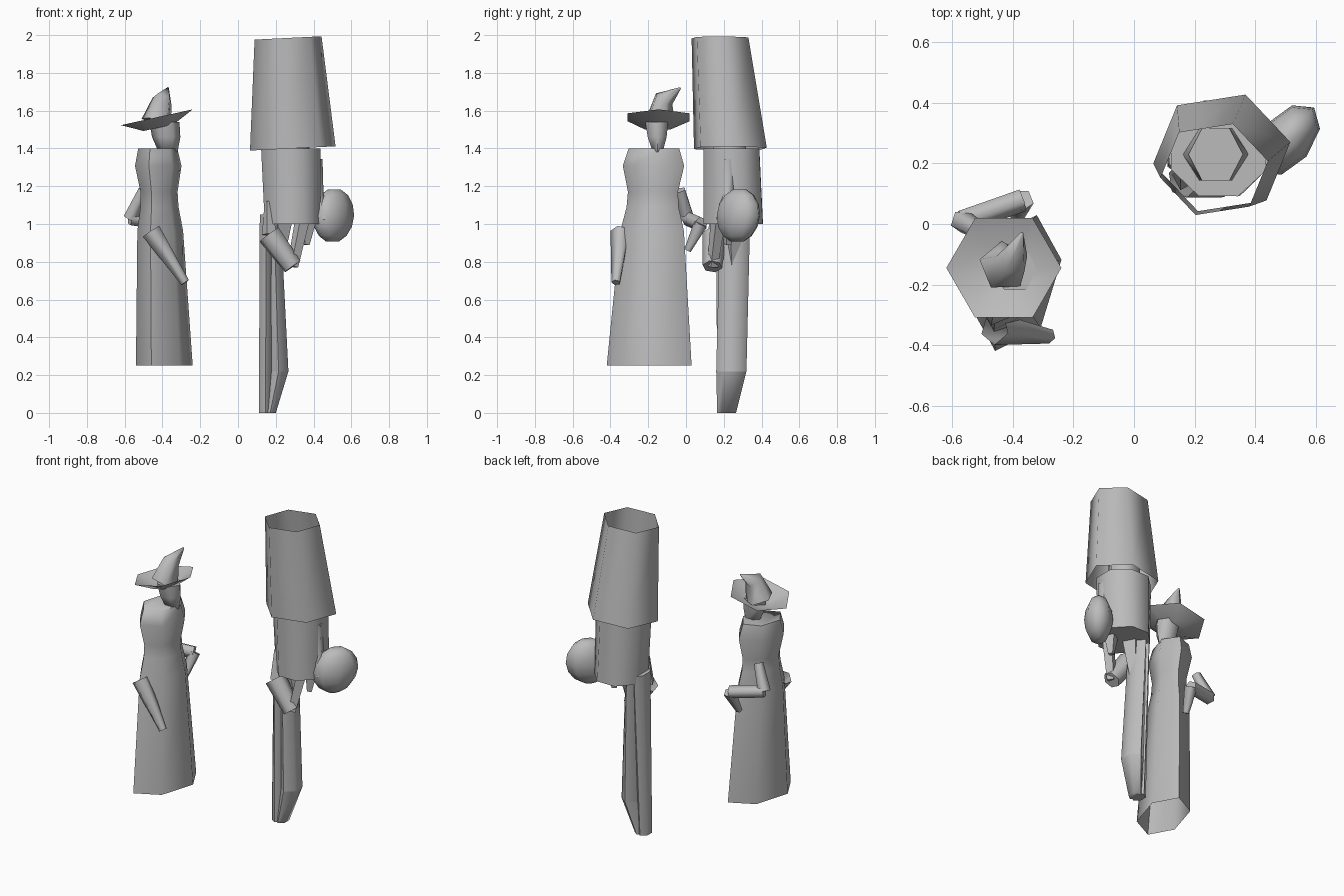
import bpy, bmesh
from math import cos, sin, pi, radians
from mathutils import Matrix, Vector

cube = bpy.data.objects.get("Cube")
if cube:
    bpy.data.objects.remove(cube)

grey = bpy.data.materials.new("plain_grey")
grey.use_nodes = True
grey.diffuse_color = (.5, .5, .5, 1)
shader = grey.node_tree.nodes["Principled BSDF"]
shader.inputs["Base Color"].default_value = grey.diffuse_color


def skin(name, rings, close_start, close_end):
    """Bridge rings of points into one softly shaded surface."""
    bm = bmesh.new()
    rows = [[bm.verts.new(point) for point in ring] for ring in rings]
    for lower, upper in zip(rows, rows[1:]):
        for i in range(len(lower)):
            bm.faces.new((lower[i - 1], lower[i], upper[i], upper[i - 1]))
    if close_start:
        bm.faces.new(rows[0])
    if close_end:
        bm.faces.new(rows[-1])
    bmesh.ops.recalc_face_normals(bm, faces=bm.faces)
    mesh = bpy.data.meshes.new(name)
    bm.to_mesh(mesh)
    bm.free()
    mesh.materials.append(grey)
    part = bpy.data.objects.new(name, mesh)
    bpy.context.collection.objects.link(part)
    bpy.ops.object.select_all(action='DESELECT')
    part.select_set(True)
    bpy.context.view_layer.objects.active = part
    bpy.ops.object.shade_smooth_by_angle(angle=radians(75))


def column(name, bottom, top, bottom_size, top_size, profile=((0, 1), (1, 1)),
           sides=6, turn=0, yaw=0, tilt=0, close_start=True, close_end=True):
    """Upright form; the profile pairs a height fraction with a swelling."""
    bottom, top = Vector(bottom), Vector(top)
    bottom_size, top_size = Vector(bottom_size), Vector(top_size)
    angles = [radians(turn) + 2 * pi * i / sides for i in range(sides)]
    spin = Matrix.Rotation(radians(yaw), 3, 'Z')
    rings = []
    for height, swelling in profile:
        centre = bottom.lerp(top, height)
        size = bottom_size.lerp(top_size, height) * swelling
        rings.append([centre + spin @ Vector((size.x * cos(a), size.y * sin(a), tilt * size.x * cos(a)))
                      for a in angles])
    skin(name, rings, close_start, close_end)


def limb(name, path, radii, sides=5, close_start=True):
    """Straight-sided form that follows a path of joints."""
    path = [Vector(joint) for joint in path]
    rings = []
    for i, (joint, radius) in enumerate(zip(path, radii)):
        before, after = path[max(i - 1, 0)], path[min(i + 1, len(path) - 1)]
        along = (after - before).normalized()
        across = along.cross(Vector((.3, 1, .1))).normalized()
        other = along.cross(across)
        angles = [2 * pi * k / sides for k in range(sides)]
        rings.append([joint + radius * (across * cos(a) + other * sin(a)) for a in angles])
    skin(name, rings, close_start, True)


# Robed figure: gown with a waist, broad shoulders and an open hem
column("gown", bottom=(-.39, -.195, .25), top=(-.425, -.17, 1.4),
       bottom_size=(.14, .235), top_size=(.1, .14),
       profile=((0, 1), (.62, 1), (.73, .87), (.8, .87), (.92, 1.15), (1, 1)),
       turn=90, yaw=-17, close_start=False)

# Head, facing sideways
column("head", bottom=(-.37, -.15, 1.38), top=(-.39, -.155, 1.54),
       bottom_size=(.05, .03), top_size=(.08, .07), profile=((0, 1), (.5, 1.15), (1, 1)))

# Upturned brim and bent crown
column("hat_brim", bottom=(-.42, -.15, 1.51), top=(-.43, -.145, 1.565),
       bottom_size=(.08, .08), top_size=(.19, .19), tilt=.22, close_end=False)
limb("hat_crown", path=[(-.43, -.14, 1.54), (-.4, -.12, 1.66), (-.37, -.03, 1.72)],
     radii=(.085, .055, .005))

# Sleeves of the robed figure
elbow, wrist = (-.57, .01, 1.03), (-.37, .08, 1)
limb("left_upper_sleeve", path=[(-.5, -.03, 1.18), elbow], radii=(.03, .04))
limb("left_sleeve", path=[elbow, wrist], radii=(.04, .04))
limb("left_cuff", path=[wrist, (-.39, .01, .86)], radii=(.04, .02))
limb("right_sleeve", path=[(-.46, -.345, .96), (-.28, -.37, .69)], radii=(.055, .025),
     close_start=False)

# Tall hat, open at both ends, over the head and torso
column("tall_hat", bottom=(.29, .235, 1.4), top=(.265, .18, 1.985),
       bottom_size=(.23, .205), top_size=(.18, .16), turn=10, tilt=.05,
       close_start=False, close_end=False)
column("torso", bottom=(.29, .25, 1), top=(.28, .24, 1.4),
       bottom_size=(.16, .17), top_size=(.17, .16), sides=8, turn=22)
column("hidden_head", bottom=(.27, .23, 1.38), top=(.27, .23, 1.55),
       bottom_size=(.11, .1), top_size=(.09, .1))

# Legs and coat tails
column("right_leg", bottom=(.145, .215, 0), top=(.15, .24, 1.05),
       bottom_size=(.04, .05), top_size=(.04, .08), turn=30)
knee, knee_size = (.215, .24, .22), (.06, .08)
column("left_boot", bottom=(.17, .215, 0), top=knee,
       bottom_size=(.035, .05), top_size=knee_size, turn=30)
column("left_leg", bottom=knee, top=(.19, .26, 1.05),
       bottom_size=knee_size, top_size=(.04, .08), turn=30)
limb("coat_tail", path=[(.23, .25, 1.02), (.2, .25, .65)], radii=(.06, .01), sides=4)
limb("coat_flap", path=[(.37, .23, 1.03), (.36, .22, .89)], radii=(.05, .02), sides=4)

# Right arm with a wide cuff, bent across the body
elbow, wrist = (.165, .15, .945), (.29, .14, .775)
limb("right_upper_arm", path=[(.16, .17, 1.12), elbow], radii=(.02, .04), sides=4)
limb("right_cuff", path=[elbow, wrist], radii=(.065, .053), sides=6, close_start=False)
limb("right_hand", path=[wrist, (.34, .17, 1.02)], radii=(.03, .04), sides=4)

# Left arm ending in a large flattened round cuff
limb("left_upper_arm", path=[(.4, .22, 1.34), (.42, .22, 1.15), (.46, .2, 1.02)],
     radii=(.05, .035, .04))
arcs = [pi * (.1 + .8 * i / 6) for i in range(7)]
column("round_cuff", bottom=(.5, .27, .9), top=(.51, .285, 1.19),
       bottom_size=(.14, .085), top_size=(.14, .085),
       profile=[((1 - cos(a)) / 2, sin(a)) for a in arcs], sides=8, yaw=50)
